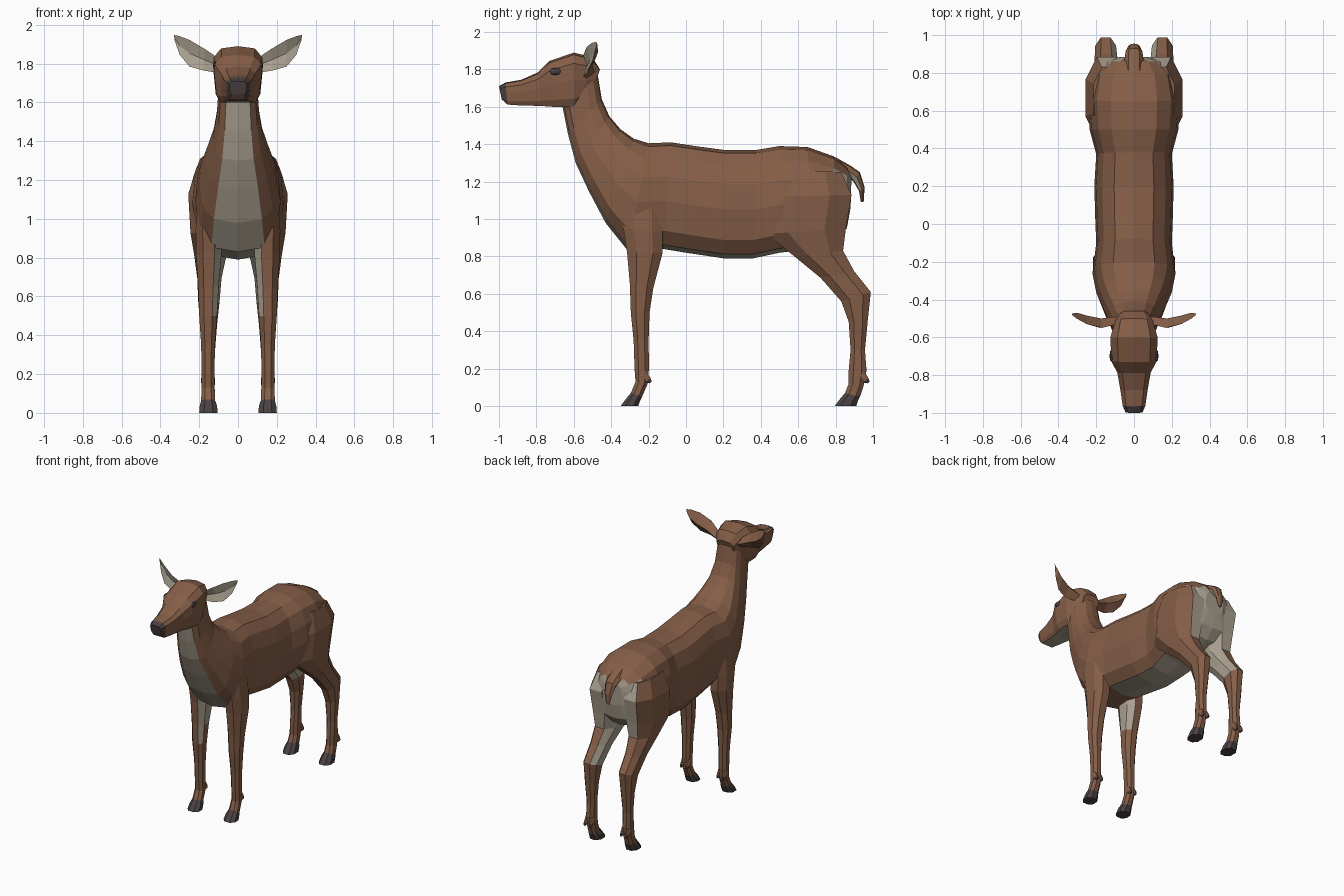
import bpy, bmesh, math
from mathutils import Vector


def material(name, rgb):
    m = bpy.data.materials.new(name)
    m.diffuse_color = (*rgb, 1)
    return m


BROWN, PALE, DARK = 0, 1, 2
MATS = [material("brown_coat", (0.235, 0.112, 0.064)),
        material("pale_fur", (0.40, 0.35, 0.275)),
        material("dark_horn", (0.068, 0.052, 0.054))]


def finish(name, bm, rule, mirror):
    """Turn a bmesh into a flat shaded object, coloured by a rule."""
    bmesh.ops.recalc_face_normals(bm, faces=bm.faces)
    for f in bm.faces:
        f.material_index = rule(f.calc_center_median(), f.normal)
    me = bpy.data.meshes.new(name)
    bm.to_mesh(me)
    bm.free()
    for m in MATS:
        me.materials.append(m)
    ob = bpy.data.objects.new(name, me)
    bpy.context.collection.objects.link(ob)
    if mirror:
        ob.modifiers.new("mirror", 'MIRROR').use_mirror_merge = False
    return ob


def loft(name, rings, rule, mirror=False):
    bm = bmesh.new()
    vs = [[bm.verts.new(p) for p in r] for r in rings]
    n = len(rings[0])
    for a, b in zip(vs, vs[1:]):
        for i in range(n):
            j = (i + 1) % n
            bm.faces.new((a[i], a[j], b[j], b[i]))
    bm.faces.new(vs[0])
    bm.faces.new(vs[-1])
    return finish(name, bm, rule, mirror)


def trunk_ring(section, ty, tz, by, bz, w):
    """Symmetric ring between a top and a bottom point in the middle plane."""
    half = [(u * w, by + t * (ty - by), bz + t * (tz - bz)) for u, t in section]
    return half + [(-x, y, z) for x, y, z in half[-2:0:-1]]


def leg_ring(fy, fz, by, bz, xi, xo):
    """Octagon between a front and a back point."""
    c = 0.27
    oct8 = [(0, c), (0, 1 - c), (c, 1), (1 - c, 1), (1, 1 - c), (1, c), (1 - c, 0), (c, 0)]
    return [(xi + v * (xo - xi), fy + u * (by - fy), fz + u * (bz - fz)) for u, v in oct8]


# torso and neck: top y, z, bottom y, z, half width
BODY = [(0.885, 1.23, 0.88, 1.06, 0.08), (0.86, 1.28, 0.86, 0.95, 0.15),
        (0.79, 1.335, 0.80, 0.88, 0.22), (0.65, 1.385, 0.68, 0.84, 0.245),
        (0.50, 1.39, 0.50, 0.82, 0.235), (0.38, 1.37, 0.36, 0.79, 0.20),
        (0.20, 1.37, 0.20, 0.79, 0.21), (0.05, 1.39, 0.0, 0.82, 0.205),
        (-0.08, 1.41, -0.12, 0.84, 0.20), (-0.20, 1.405, -0.31, 0.83, 0.22),
        (-0.28, 1.43, -0.43, 0.98, 0.20), (-0.35, 1.48, -0.52, 1.15, 0.165),
        (-0.41, 1.55, -0.59, 1.30, 0.13), (-0.45, 1.64, -0.63, 1.45, 0.11),
        (-0.47, 1.76, -0.66, 1.60, 0.10), (-0.51, 1.84, -0.66, 1.68, 0.085)]
BODY_SECTION = [(0, 0), (0.62, 0.04), (0.9, 0.17), (1, 0.45), (0.95, 0.68),
                (0.8, 0.86), (0.5, 0.97), (0, 1)]


def body_rule(c, n):
    if c.y > 0.81 and c.z < 1.24:
        return PALE
    if c.y < -0.2:                       # throat and chest
        return PALE if n.y < -0.6 and abs(n.x) < 0.45 and n.z < 0.1 else BROWN
    return PALE if n.z < -0.85 else BROWN


loft("torso_and_neck", [trunk_ring(BODY_SECTION, *r) for r in BODY], body_rule)

# head
HEAD = [(-1.0, 1.71, -0.985, 1.64, 0.045), (-0.965, 1.73, -0.955, 1.612, 0.06),
        (-0.88, 1.745, -0.88, 1.607, 0.072), (-0.79, 1.785, -0.78, 1.605, 0.088),
        (-0.73, 1.845, -0.71, 1.60, 0.12), (-0.60, 1.89, -0.60, 1.60, 0.125),
        (-0.50, 1.865, -0.56, 1.62, 0.10), (-0.46, 1.80, -0.50, 1.68, 0.07)]
HEAD_SECTION = [(0, 0), (0.75, 0), (0.92, 0.15), (1, 0.5), (1, 0.8), (0.7, 0.96), (0, 1)]


def head_rule(c, n):
    if c.y < -0.96 and c.z > 1.632:
        return DARK
    return PALE if n.z < -0.8 else BROWN


loft("head", [trunk_ring(HEAD_SECTION, *r) for r in HEAD], head_rule)

# eyes
bm = bmesh.new()
bmesh.ops.create_uvsphere(bm, u_segments=8, v_segments=4, radius=1)
for v in bm.verts:
    v.co = Vector((0.118 + v.co.x * 0.012, -0.698 + v.co.y * 0.034, 1.79 + v.co.z * 0.022))
finish("eyes", bm, lambda c, n: DARK, True)

# ears: upper rim x, z, lower rim x, z, y, cupped towards the front
EAR = [(0.09, 1.82, 0.09, 1.75, -0.53), (0.17, 1.875, 0.18, 1.765, -0.55),
       (0.25, 1.922, 0.25, 1.785, -0.53), (0.305, 1.943, 0.30, 1.845, -0.50),
       (0.33, 1.947, 0.327, 1.92, -0.48)]
ear_rings = []
for k, (ux, uz, lx, lz, y) in enumerate(EAR):
    mx, mz, d = (ux + lx) / 2, (uz + lz) / 2, (0.04, 0.05, 0.045, 0.03, 0.006)[k]
    ear_rings.append([(ux, y, uz), (mx, y + d * 0.4, mz), (lx, y, lz), (mx, y + d, mz)])
loft("ears", ear_rings, lambda c, n: PALE if n.y < -0.3 and c.x > 0.12 else BROWN, True)

# tail: upper y, z, lower y, z, half width
TAIL = [(0.80, 1.33, 0.80, 1.24, 0.05), (0.88, 1.285, 0.86, 1.23, 0.05),
        (0.93, 1.25, 0.895, 1.20, 0.045), (0.955, 1.17, 0.925, 1.15, 0.032),
        (0.95, 1.09, 0.935, 1.09, 0.014)]
TAIL_SECTION = [(0, 0), (0.7, 0.1), (1, 0.5), (0.6, 0.9), (0, 1)]
loft("tail", [trunk_ring(TAIL_SECTION, *r) for r in TAIL],
     lambda c, n: PALE if n.z < -0.3 and n.y < 0.2 else BROWN)

# legs: front y, z, back y, z, inner x, outer x
HIND = [(0.50, 1.27, 0.83, 1.25, 0.05, 0.215), (0.45, 1.12, 0.885, 1.13, 0.035, 0.256),
        (0.43, 0.92, 0.855, 0.95, 0.035, 0.245), (0.58, 0.80, 0.84, 0.83, 0.06, 0.225),
        (0.72, 0.685, 0.90, 0.72, 0.085, 0.21), (0.83, 0.56, 0.988, 0.61, 0.095, 0.205),
        (0.87, 0.45, 0.972, 0.46, 0.108, 0.195), (0.88, 0.30, 0.957, 0.30, 0.12, 0.185),
        (0.87, 0.19, 0.965, 0.19, 0.122, 0.187), (0.87, 0.12, 0.95, 0.11, 0.12, 0.188),
        (0.85, 0.07, 0.93, 0.05, 0.118, 0.19)]
FORE = [(-0.36, 1.15, -0.12, 1.15, 0.08, 0.20), (-0.335, 0.95, -0.125, 0.93, 0.085, 0.218),
        (-0.315, 0.82, -0.125, 0.82, 0.085, 0.216), (-0.30, 0.65, -0.175, 0.63, 0.10, 0.205),
        (-0.295, 0.50, -0.195, 0.50, 0.108, 0.20), (-0.28, 0.35, -0.20, 0.35, 0.118, 0.19),
        (-0.275, 0.20, -0.198, 0.20, 0.122, 0.187), (-0.27, 0.13, -0.205, 0.12, 0.12, 0.188),
        (-0.295, 0.07, -0.235, 0.05, 0.118, 0.19)]


def hind_rule(c, n):
    if c.z > 0.6 and n.x < -0.35:
        return PALE
    return PALE if c.z > 0.84 and c.z < 1.22 and n.y > 0.6 else BROWN


def fore_rule(c, n):
    return PALE if c.z > 0.57 and n.x < -0.35 else BROWN


for name, rings, rule in (("hind", HIND, hind_rule), ("fore", FORE, fore_rule)):
    loft(name + "_legs", [leg_ring(*r) for r in rings], rule, True)
    fy, fz, by, bz, xi, xo = rings[-1]
    # hooves
    hoof = [rings[-1], (fy - 0.025, 0.04, by - 0.01, 0.03, 0.108, 0.197),
            (fy - 0.055, 0, by - 0.02, 0, 0.105, 0.20)]
    loft(name + "_hooves", [leg_ring(*r) for r in hoof], lambda c, n: DARK, True)
    # dewclaws
    for side, x in (("inner", 0.132), ("outer", 0.176)):
        claw = [(by - 0.005, 0.15, by + 0.02, 0.19, x - 0.014, x + 0.014),
                (by + 0.02, 0.125, by + 0.045, 0.15, x - 0.011, x + 0.011),
                (by + 0.042, 0.122, by + 0.052, 0.132, x - 0.004, x + 0.004)]
        loft(f"{name}_{side}_dewclaws", [leg_ring(*r) for r in claw],
             lambda c, n: DARK if c.z < 0.14 else BROWN, True)
